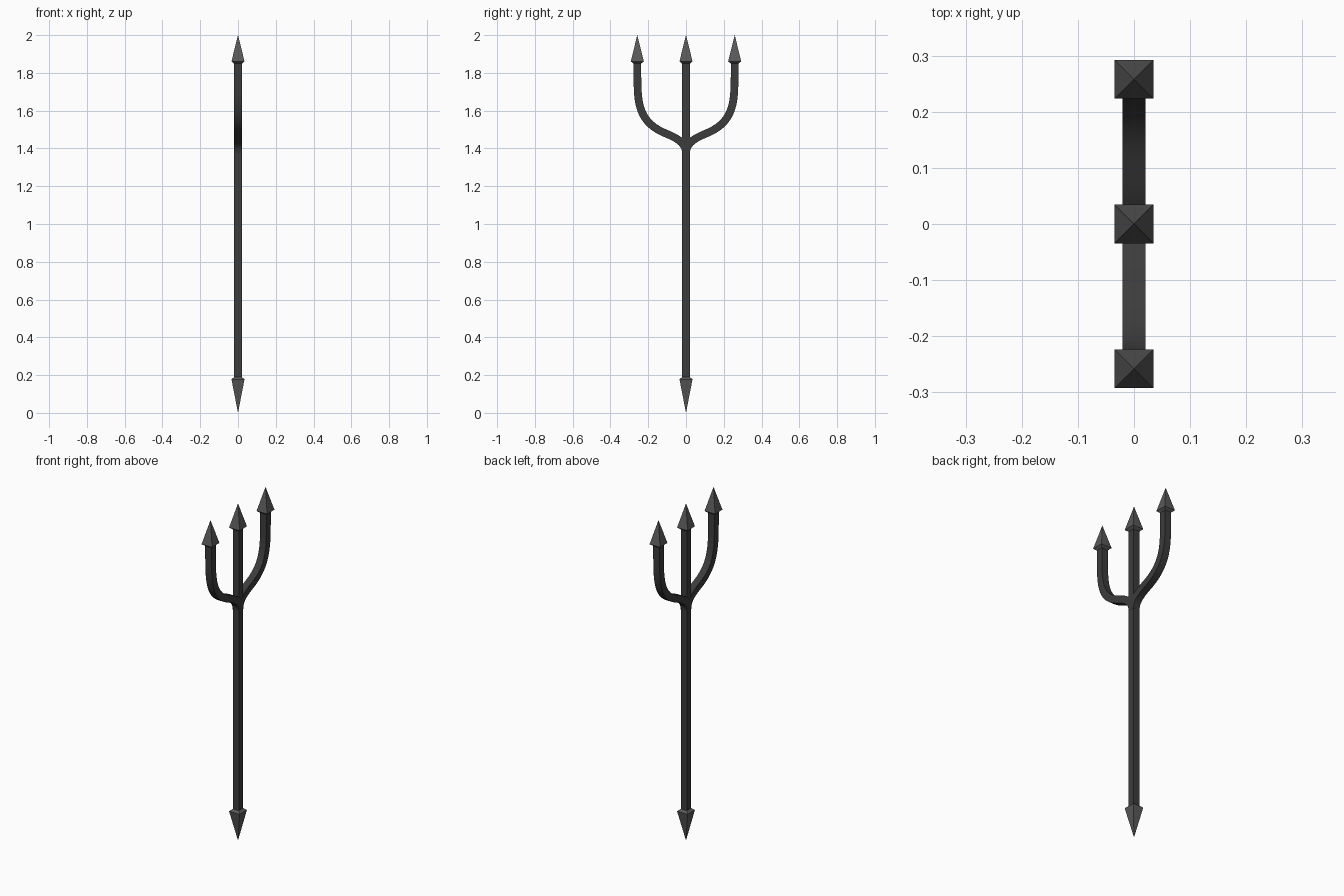
import bpy, bmesh
from mathutils import Vector
from mathutils.geometry import interpolate_bezier

if "Cube" in bpy.data.objects:
    bpy.data.objects.remove(bpy.data.objects["Cube"])

HALF = 0.0205     # half width of the square bars
TIP = 0.0345      # half width of the spear tips
REACH = 0.258     # sideways distance of the outer prongs


def material(name, v):
    m = bpy.data.materials.new(name)
    m.diffuse_color = (v, v, v, 1)
    m.use_nodes = True
    m.node_tree.nodes["Principled BSDF"].inputs["Base Color"].default_value = m.diffuse_color
    return m


iron = material("dark_iron", 0.045)
steel = material("tip_steel", 0.10)


def sweep(name, path, widths, mat, smooth=False):
    """Square section swept along a (y, z) path; width 0 makes a point."""
    bm = bmesh.new()
    rings = []
    for i, (p, w) in enumerate(zip(path, widths)):
        p = Vector(p)
        t = (Vector(path[min(i + 1, len(path) - 1)]) - Vector(path[max(i - 1, 0)])).normalized()
        n = Vector((t.y, -t.x)) * w
        if w == 0:
            rings.append([bm.verts.new((0, p.x, p.y))] * 4)
            continue
        rings.append([bm.verts.new((sx * w, p.x + s * n.x, p.y + s * n.y))
                      for sx, s in ((-1, -1), (1, -1), (1, 1), (-1, 1))])
    for a, b in zip(rings, rings[1:]):
        for k in range(4):
            j = (k + 1) % 4
            bm.faces.new(list(dict.fromkeys((a[k], a[j], b[j], b[k]))))
    for r in (rings[0], rings[-1]):
        if len(set(r)) == 4:
            bm.faces.new(r)
    bmesh.ops.recalc_face_normals(bm, faces=bm.faces)
    me = bpy.data.meshes.new(name)
    bm.to_mesh(me)
    bm.free()
    me.materials.append(mat)
    ob = bpy.data.objects.new(name, me)
    bpy.context.collection.objects.link(ob)
    if smooth:
        bpy.ops.object.select_all(action='DESELECT')
        ob.select_set(True)
        bpy.context.view_layer.objects.active = ob
        bpy.ops.object.shade_smooth_by_angle()
    return ob


def bezier(a, ha, hb, b, n):
    pts = interpolate_bezier(*[Vector((y, z, 0)) for y, z in (a, ha, hb, b)], n)
    return [(p.x, p.y) for p in pts]


# Straight shaft, running up into the middle prong
sweep("shaft", [(0, 0.18), (0, 1.86)], [HALF * 0.97] * 2, iron)

# Curved outer prongs
curve = (bezier((0, 1.375), (0, 1.44), (0.07, 1.463), (0.12, 1.485), 9)
         + bezier((0.12, 1.485), (0.22, 1.53), (0.253, 1.6), (0.256, 1.72), 12)[1:]
         + [(REACH, 1.80), (REACH, 1.86)])
for side, label in ((-1, "left"), (1, "right")):
    sweep(label + "_prong", [(side * y, z) for y, z in curve], [HALF] * len(curve), iron, True)

# Pyramid tips on the three prongs
for y, label in ((-REACH, "left"), (0, "middle"), (REACH, "right")):
    sweep(label + "_tip", [(y, 1.849), (y, 1.861), (y, 2.0)], [HALF, TIP, 0], steel)

# Pointed butt at the foot of the shaft
sweep("butt_spike", [(0, 0.19), (0, 0.178), (0, 0.0)], [HALF, TIP, 0], steel)
